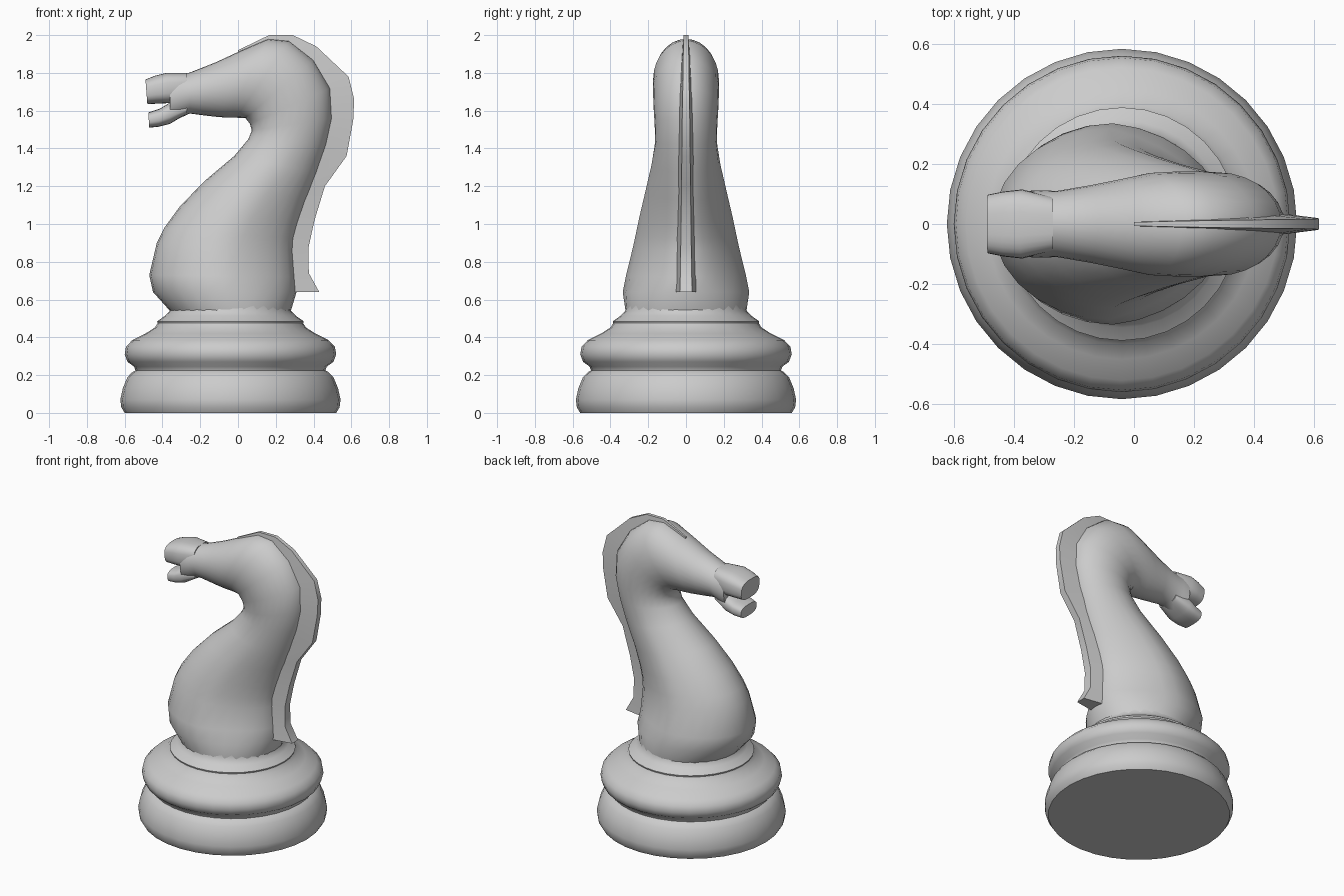
import bpy, bmesh, math
from mathutils import Vector

grey = bpy.data.materials.new("light grey")
grey.diffuse_color = (0.6, 0.6, 0.6, 1)


def finish(name, bm, angle=40):
    bmesh.ops.recalc_face_normals(bm, faces=bm.faces)
    me = bpy.data.meshes.new(name)
    bm.to_mesh(me)
    bm.free()
    ob = bpy.data.objects.new(name, me)
    bpy.context.collection.objects.link(ob)
    me.materials.append(grey)
    bpy.ops.object.select_all(action='DESELECT')
    ob.select_set(True)
    bpy.context.view_layer.objects.active = ob
    bpy.ops.object.shade_smooth_by_angle(angle=math.radians(angle))
    return ob


def bridge(bm, rings):
    """Skin closed rings of points and cap both ends."""
    loops = [[bm.verts.new(p) for p in r] for r in rings]
    n = len(loops[0])
    for a, b in zip(loops, loops[1:]):
        for i in range(n):
            j = (i + 1) % n
            bm.faces.new((a[i], a[j], b[j], b[i]))
    bm.faces.new(loops[0])
    bm.faces.new(loops[-1])


def power(v, e):
    return math.copysign(abs(v) ** e, v)


def loft(name, sections, n=28, square=1.0):
    """Sections: front x, front z, back x, back z, half width, back pinch."""
    bm = bmesh.new()
    rings = []
    for fx, fz, bx, bz, w, pinch in sections:
        f, b = Vector((fx, 0, fz)), Vector((bx, 0, bz))
        ring = []
        for i in range(n):
            t = math.tau * i / n
            c, s = power(math.cos(t), square), power(math.sin(t), square)
            p = (f + b) / 2 + (b - f) / 2 * c
            p.y = w * s * (1 - pinch * max(c, 0))
            ring.append(p)
        rings.append(ring)
    bridge(bm, rings)
    return finish(name, bm)


# Turned base
profile = [(0.56, 0), (0.578, 0.03), (0.583, 0.07), (0.57, 0.13), (0.545, 0.19),
           (0.52, 0.215), (0.503, 0.225), (0.51, 0.245), (0.545, 0.27), (0.56, 0.31),
           (0.553, 0.35), (0.52, 0.385), (0.45, 0.42), (0.40, 0.452), (0.385, 0.475),
           (0.388, 0.485), (0.345, 0.515), (0.322, 0.54), (0.318, 0.57)]
bm = bmesh.new()
bridge(bm, [[(-0.04 + r * math.cos(math.tau * i / 32), r * math.sin(math.tau * i / 32), z)
             for i in range(32)] for r, z in profile])
finish("base", bm)

# Neck sweeping up and over into the head
loft("neck_and_head", [
    (-0.36, 0.54, 0.28, 0.54, 0.32, 0),
    (-0.45, 0.64, 0.31, 0.64, 0.335, 0.1),
    (-0.47, 0.73, 0.305, 0.72, 0.318, 0.25),
    (-0.43, 0.90, 0.295, 0.86, 0.28, 0.25),
    (-0.39, 0.98, 0.30, 0.92, 0.265, 0.25),
    (-0.31, 1.09, 0.32, 1.00, 0.245, 0.25),
    (-0.18, 1.225, 0.36, 1.12, 0.215, 0.2),
    (-0.02, 1.36, 0.42, 1.27, 0.182, 0.1),
    (0.055, 1.45, 0.47, 1.42, 0.163, 0),
    (0.073, 1.495, 0.50, 1.56, 0.166, 0),
    (0.063, 1.53, 0.49, 1.72, 0.172, 0),
    (0.04, 1.56, 0.40, 1.87, 0.175, 0),
    (-0.01, 1.563, 0.27, 1.97, 0.174, 0),
    (-0.05, 1.563, 0.16, 1.98, 0.170, 0),
    (-0.10, 1.566, 0.02, 1.92, 0.150, 0),
    (-0.18, 1.575, -0.12, 1.855, 0.128, 0),
    (-0.255, 1.585, -0.26, 1.80, 0.110, 0),
    (-0.31, 1.56, -0.31, 1.80, 0.112, 0),
    (-0.36, 1.535, -0.36, 1.80, 0.110, 0)])

# Open mouth
loft("upper_jaw", [
    (-0.27, 1.65, -0.27, 1.80, 0.09, 0),
    (-0.365, 1.64, -0.38, 1.80, 0.115, 0),
    (-0.43, 1.637, -0.44, 1.785, 0.108, 0),
    (-0.48, 1.635, -0.49, 1.765, 0.098, 0)], square=0.7)
loft("lower_jaw", [
    (-0.27, 1.585, -0.27, 1.64, 0.08, 0),
    (-0.36, 1.53, -0.365, 1.64, 0.10, 0),
    (-0.42, 1.515, -0.415, 1.61, 0.095, 0),
    (-0.47, 1.51, -0.475, 1.59, 0.085, 0)], square=0.7)

# Mane: a thin crest, thicker where it meets the neck
# outer x, outer z, inner x, inner z, half thickness at the rim
crest = [(0.43, 0.64, 0.20, 0.64, 0.032), (0.375, 0.74, 0.21, 0.74, 0.03),
         (0.372, 0.87, 0.21, 0.87, 0.028), (0.405, 1.02, 0.23, 1.00, 0.026),
         (0.46, 1.20, 0.28, 1.15, 0.024), (0.575, 1.36, 0.36, 1.32, 0.022),
         (0.61, 1.55, 0.42, 1.55, 0.02), (0.615, 1.66, 0.42, 1.65, 0.018),
         (0.585, 1.78, 0.39, 1.73, 0.016), (0.415, 1.94, 0.31, 1.81, 0.014),
         (0.29, 2.00, 0.24, 1.85, 0.012), (0.165, 2.00, 0.15, 1.86, 0.010),
         (0.0, 1.92, 0.0, 1.83, 0.006)]
bm = bmesh.new()
bridge(bm, [[(ix, -2.2 * h, iz), (ox, -h, oz), (ox, h, oz), (ix, 2.2 * h, iz)]
            for ox, oz, ix, iz, h in crest])
finish("mane", bm)
